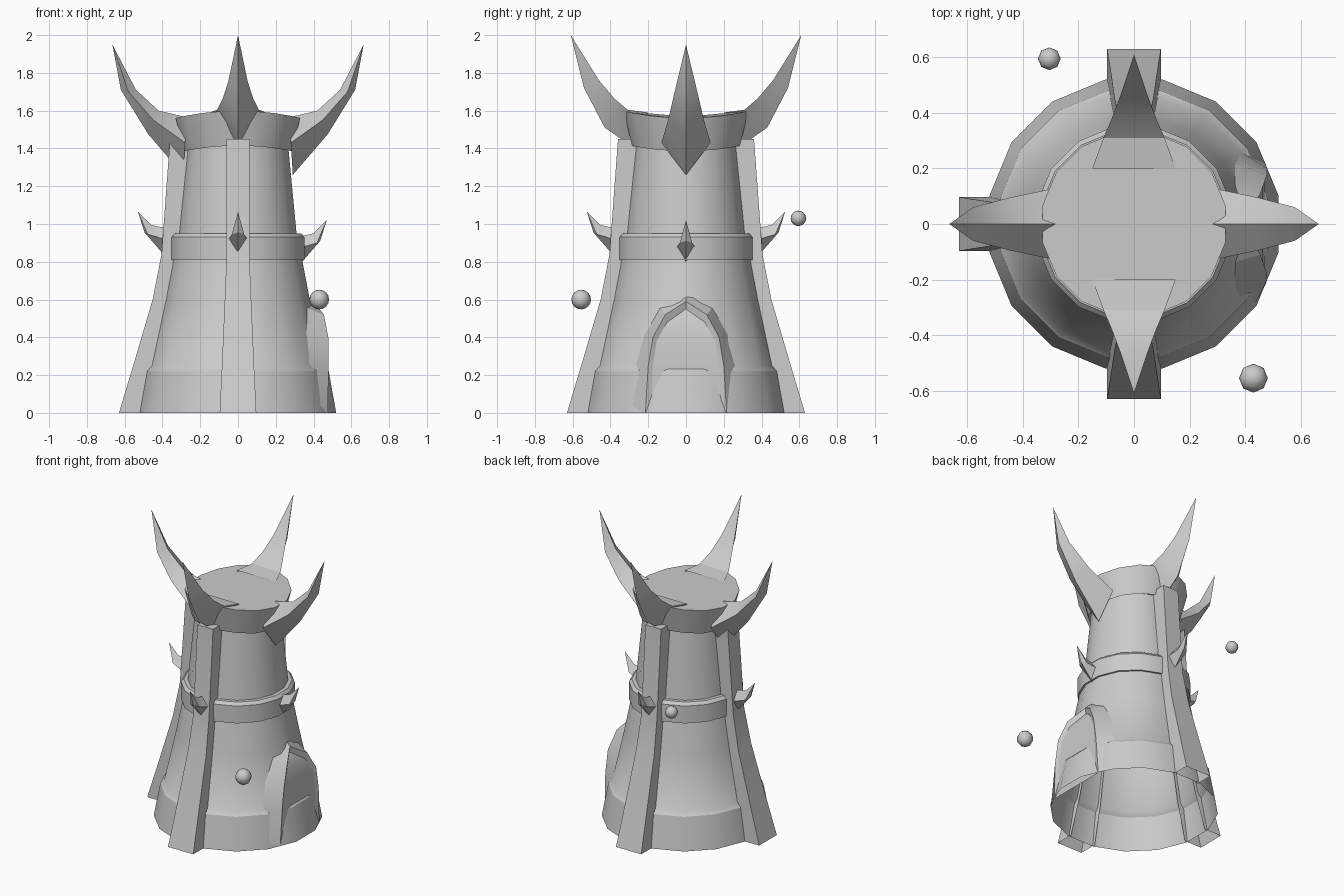
import bpy, math
from mathutils import Matrix

if "Cube" in bpy.data.objects:
    bpy.data.objects.remove(bpy.data.objects["Cube"])

stone = bpy.data.materials.new("grey_stone")
stone.use_nodes = True
COLOUR = (0.6, 0.6, 0.6, 1)
stone.diffuse_color = COLOUR
stone.node_tree.nodes["Principled BSDF"].inputs["Base Color"].default_value = COLOUR

SIDES = 16
FRONT, BACK, LEFT, RIGHT = -90, 90, 0, 180   # headings in degrees


def finish(obj, angle=30):
    obj.data.materials.append(stone)
    bpy.ops.object.select_all(action='DESELECT')
    obj.select_set(True)
    bpy.context.view_layer.objects.active = obj
    bpy.ops.object.mode_set(mode='EDIT')
    bpy.ops.mesh.select_all(action='SELECT')
    bpy.ops.mesh.normals_make_consistent(inside=False)
    bpy.ops.object.mode_set(mode='OBJECT')
    bpy.ops.object.shade_smooth_by_angle(angle=math.radians(angle))


def loft(name, rings, closed=True, cap_end=False, tip=None, heading=0):
    """Skin rings of equal length, optionally closing to a cap or a point."""
    n = len(rings[0])
    verts = [p for ring in rings for p in ring]
    faces = []
    span = n if closed else n - 1
    for k in range(len(rings) - 1):
        for i in range(span):
            j = (i + 1) % n
            faces.append((k * n + i, k * n + j, (k + 1) * n + j, (k + 1) * n + i))
    last = (len(rings) - 1) * n
    if tip:
        verts.append(tip)
        faces += [(last + i, last + (i + 1) % n, len(verts) - 1) for i in range(span)]
    if cap_end:
        faces.append(tuple(range(last, last + n)))
    mesh = bpy.data.meshes.new(name)
    mesh.from_pydata(verts, [], faces)
    mesh.transform(Matrix.Rotation(math.radians(heading), 4, 'Z'))
    obj = bpy.data.objects.new(name, mesh)
    bpy.context.collection.objects.link(obj)
    finish(obj)
    return obj


def circle(apothem, height):
    """Polygon ring with flats on the axes; height may depend on the angle."""
    r = apothem / math.cos(math.pi / SIDES)
    angles = [(i + 0.5) * math.tau / SIDES for i in range(SIDES)]
    return [(r * math.cos(a), r * math.sin(a), height(a)) for a in angles]


# Tower body with stepped foot and raised belt, open underneath
profile = [(.52, 0), (.48, .222), (.455, .25), (.38, .6), (.34, .81), (.352, .81),
           (.352, .93), (.335, .95), (.31, .95), (.265, 1.42)]
loft("tower_body", [circle(r, lambda a, z=z: z) for r, z in profile])

# Crown drum, rising gently toward front and back
loft("crown", [
    circle(.27, lambda a: 1.40 + .03 * math.sin(a) ** 2),
    circle(.285, lambda a: 1.385 + .03 * math.sin(a) ** 2),
    circle(.33, lambda a: 1.56 + .04 * math.sin(a) ** 2)], cap_end=True)

# Front and back crown horns: flat above, keeled below
keel_horn = [(.20, 1.59, .15, .24, 1.38), (.31, 1.605, .11, .30, 1.42),
             (.38, 1.665, .08, .43, 1.51), (.46, 1.76, .05, .54, 1.72)]
for name, heading in (("front", FRONT), ("back", BACK)):
    rings = [[(rt, -w, zt), (rt, w, zt), (rb, 0, zb)] for rt, zt, w, rb, zb in keel_horn]
    loft(name + "_crown_horn", rings, tip=(.61, 0, 2.0), heading=heading)


# Horns with a diamond section: top ridge, two side edges, lower ridge
def diamond_horn(name, sections, tip, heading, out=0, up=0):
    rings = []
    for rt, zt, w, zs, rb, zb in sections:
        rs = (rt + rb) / 2 + out
        rings.append([(rt + out, 0, zt + up), (rs, w, zs + up),
                      (rb + out, 0, zb + up), (rs, -w, zs + up)])
    loft(name, rings, tip=(tip[0] + out, 0, tip[1] + up), heading=heading)


side_horn = [(.27, 1.565, .13, 1.43, .29, 1.26), (.42, 1.60, .095, 1.55, .475, 1.475),
             (.54, 1.71, .06, 1.70, .62, 1.71)]
for name, heading in (("left", LEFT), ("right", RIGHT)):
    diamond_horn(name + "_crown_horn", side_horn, (.665, 1.95), heading)

# Small belt spikes; those on buttresses stand further out and higher
spike = [(.33, .935, .05, .875, .335, .795), (.40, .95, .033, .90, .435, .91)]
for name, heading, out, up in (("left", LEFT, 0, 0), ("right", RIGHT, .06, .045),
                               ("front", FRONT, .055, .045), ("back", BACK, .055, .045)):
    diamond_horn(name + "_belt_spike", spike, (.47, 1.02), heading, out, up)

# Tapering buttresses on the three sides without a door
buttress = [(0, .63, .097, .50), (.25, .555, .085, .43), (.6, .452, .07, .36),
            (.84, .405, .06, .31), (1.45, .36, .06, .25)]
for name, heading in (("front", FRONT), ("back", BACK), ("right", RIGHT)):
    rings = [[(inner, -w, z), (outer, -w, z), (outer, w, z), (inner, w, z)]
             for z, outer, w, inner in buttress]
    loft(name + "_buttress", rings, closed=False, cap_end=True, heading=heading)


# Pointed doorway: half arches (x, y, z) from foot to peak, mirrored across y
def arch(half):
    return [(x, -y, z) for x, y, z in half] + [(x, y, z) for x, y, z in half[-2::-1]]


outer = [(.43, .30, 0), (.36, .275, .25), (.325, .235, .42), (.325, .15, .57), (.335, 0, .66)]
ridge = [(.475, .215, 0), (.48, .20, .25), (.478, .175, .40), (.455, .11, .52), (.40, 0, .59)]
inner = [(.47, .185, 0), (.47, .175, .25), (.465, .155, .38), (.445, .10, .48), (.395, 0, .55)]
loft("door_frame", [arch(outer), arch(ridge), arch(inner)], closed=False)
rows = [[(x, -y, z), (x, y, z)] for x, y, z in inner[:-1]]
loft("door_panel", rows, closed=False, tip=inner[-1])

# Floating orbs
for name, radius, place in (("front_orb", .052, (.43, -.555, .6)),
                            ("back_orb", .041, (-.305, .595, 1.03))):
    bpy.ops.mesh.primitive_uv_sphere_add(segments=8, ring_count=8, radius=radius, location=place)
    orb = bpy.context.object
    orb.name = name
    finish(orb, 60)
